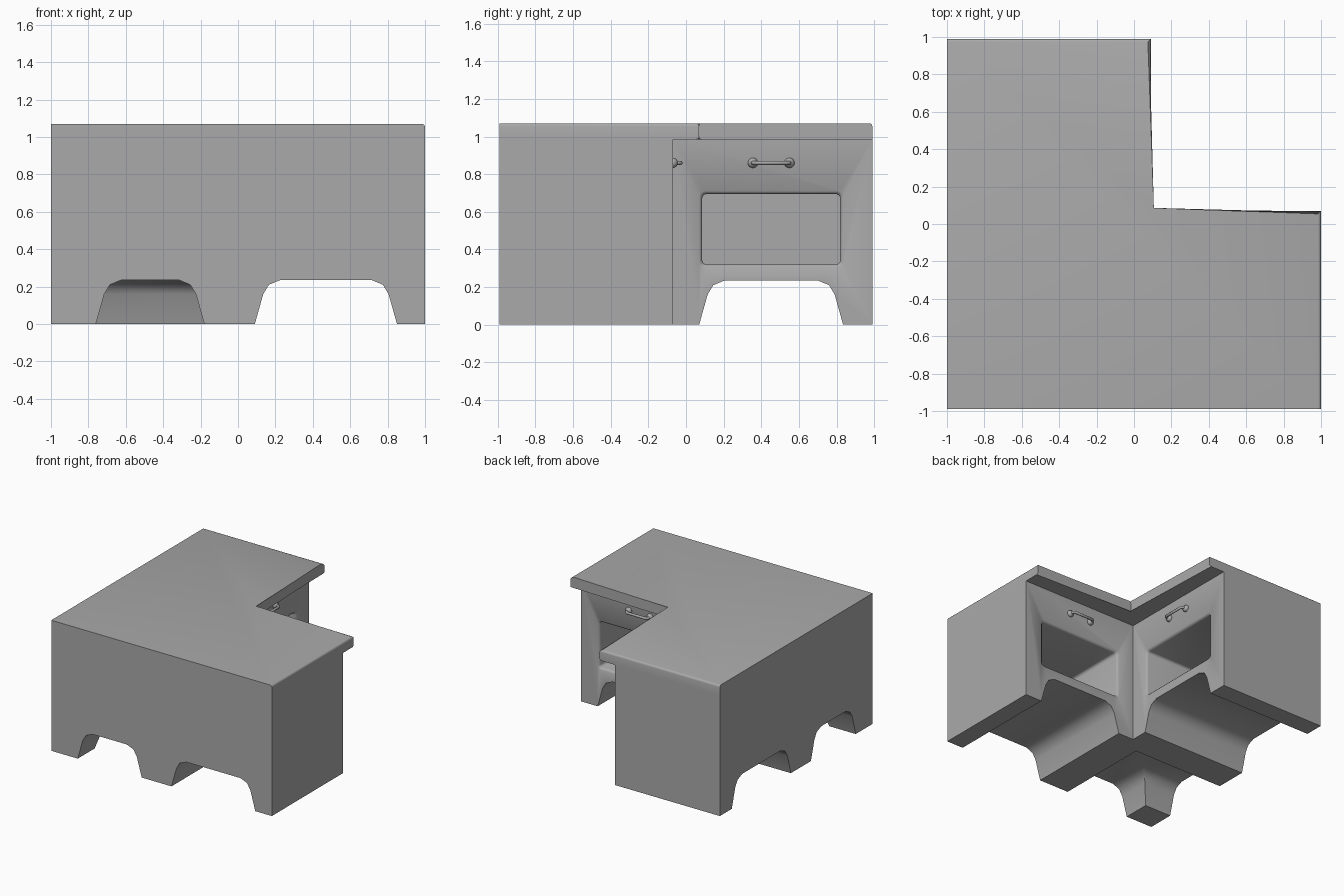
import bpy, bmesh, math
from mathutils import Vector

cube = bpy.data.objects.get("Cube")
if cube:
    bpy.data.objects.remove(cube)

BACK, FRONT = 0.99, -0.99        # y limits
TOP, SLAB = 1.07, 0.985          # counter top and underside
INNER_X, INNER_Y = -0.05, -0.07  # cabinet faces in the inside corner
LIP_X, LIP_Y = 0.09, 0.07        # counter edges in the inside corner

grey = bpy.data.materials.new("plain_grey")
grey.use_nodes = True
GREY = (0.4, 0.4, 0.4, 1)
grey.diffuse_color = GREY
grey.node_tree.nodes["Principled BSDF"].inputs["Base Color"].default_value = GREY


def add(name, bm):
    bmesh.ops.recalc_face_normals(bm, faces=bm.faces)
    mesh = bpy.data.meshes.new(name)
    bm.to_mesh(mesh)
    bm.free()
    mesh.materials.append(grey)
    ob = bpy.data.objects.new(name, mesh)
    bpy.context.collection.objects.link(ob)
    return ob


def loft(rings):
    """Skin a row of matching closed rings and cap both ends."""
    bm = bmesh.new()
    rows = [[bm.verts.new(p) for p in ring] for ring in rings]
    n = len(rows[0])
    for a, b in zip(rows, rows[1:]):
        for i in range(n):
            j = (i + 1) % n
            bm.faces.new((a[i], a[j], b[j], b[i]))
    bm.faces.new(rows[0])
    bm.faces.new(rows[-1])
    return bm


def smooth(ob):
    bpy.ops.object.select_all(action="DESELECT")
    ob.select_set(True)
    bpy.context.view_layer.objects.active = ob
    bpy.ops.object.shade_smooth_by_angle(angle=math.radians(40))


def corner_plan(x, y):
    return [(-1, FRONT), (1, FRONT), (1, y), (x, y), (x, BACK), (-1, BACK)]


def arch(lo, hi):
    """Arch outline as (position, height) pairs, open below the floor."""
    half = [(0, -0.1), (0, 0), (0.045, 0.16), (0.075, 0.21), (0.135, 0.235)]
    return [(lo + d, z) for d, z in half] + [(hi - d, z) for d, z in reversed(half)]


def rounded_rect(u0, u1, z0, z1, r, steps=4):
    pts = []
    corners = [(u1 - r, z1 - r), (u0 + r, z1 - r), (u0 + r, z0 + r), (u1 - r, z0 + r)]
    for k, (cu, cz) in enumerate(corners):
        for s in range(steps + 1):
            a = math.pi / 2 * (k + s / steps)
            pts.append((cu + r * math.cos(a), cz + r * math.sin(a)))
    return pts


# Each arm maps (along, outward, height) from its inner face into the world
def long_arm(u, d, z):
    return Vector((INNER_X + d, u, z))


def short_arm(u, d, z):
    return Vector((u, INNER_Y + d, z))


arms = [("long", long_arm, 0.07, 0.835), ("short", short_arm, 0.09, 0.85)]

# Cabinet body
body = add("cabinet_body", loft([[(x, y, z) for x, y in corner_plan(INNER_X, INNER_Y)]
                                 for z in (0, SLAB)]))
cutters = []
for side, at, lo, hi in arms:
    # Arched opening under the arm
    cutters.append(add(side + "_arch_cutter",
                       loft([[at(u, d, z) for u, z in arch(lo, hi)] for d in (-1.2, 0.2)])))
    # Open oven-like compartment with a chamfered rim
    stages = [(0.02, 0), (0, 0), (-0.008, 0.011), (-0.02, 0.016), (-0.86, 0.016)]
    cutters.append(add(side + "_compartment_cutter",
                       loft([[at(u, d, z) for u, z in
                              rounded_rect(lo + i, hi - i, 0.305 + i, 0.71 - i, 0.03 - i / 2)]
                             for d, i in stages])))

# Arched channel that turns around the outer corner leg
outline = arch(-0.76, -0.18)
cutters.append(add("corner_channel_cutter",
                   loft([[(t, -1.2, z) for t, z in outline],
                         [(t, t - 0.01, z) for t, z in outline],
                         [(-1.2, t - 0.01, z) for t, z in outline]])))

bpy.context.view_layer.objects.active = body
for cutter in cutters:
    cutter.hide_render = True
    mod = body.modifiers.new("cut", "BOOLEAN")
    mod.operation, mod.solver, mod.object = "DIFFERENCE", "EXACT", cutter
    bpy.ops.object.modifier_apply(modifier=mod.name)
for cutter in cutters:
    bpy.data.objects.remove(cutter)
smooth(body)

# Counter top, rounded along the inside lips and the end edges
bm = loft([[(x, y, z) for x, y in corner_plan(LIP_X, LIP_Y)] for z in (SLAB, TOP)])


def is_rounded(edge):
    a, b = (v.co for v in edge.verts)
    if abs(a.z - b.z) > 0.01:
        return False
    mid = (a + b) / 2
    lip = mid.x > 0 and mid.y > 0 and mid.x < 0.99 and mid.y < BACK - 0.01
    end = mid.z > SLAB + 0.01 and (mid.x > 0.99 or mid.y > BACK - 0.01)
    return lip or end


bmesh.ops.bevel(bm, geom=[e for e in bm.edges if is_rounded(e)], offset=0.016,
                segments=3, profile=0.5, affect="EDGES")
smooth(add("counter_top", bm))

# Pull handles: bent bar on two round knobs
for side, at, lo, hi in arms:
    mid, height = (lo + hi) / 2, 0.86
    curve = bpy.data.curves.new(side + "_handle_bar", "CURVE")
    curve.dimensions = "3D"
    curve.bevel_depth, curve.bevel_resolution, curve.use_fill_caps = 0.011, 2, True
    path = [(-0.097, 0), (-0.097, 0.03), (-0.085, 0.042),
            (0.085, 0.042), (0.097, 0.03), (0.097, 0)]
    spline = curve.splines.new("POLY")
    spline.points.add(len(path) - 1)
    for point, (u, d) in zip(spline.points, path):
        point.co = (*at(mid + u, d, height), 1)
    curve.materials.append(grey)
    bar = bpy.data.objects.new(side + "_handle_bar", curve)
    bpy.context.collection.objects.link(bar)
    for k, u in enumerate((-0.097, 0.097)):
        bm = bmesh.new()
        bmesh.ops.create_uvsphere(bm, u_segments=16, v_segments=10, radius=0.027)
        bmesh.ops.translate(bm, verts=bm.verts, vec=at(mid + u, 0, height))
        smooth(add(f"{side}_handle_knob_{k + 1}", bm))
